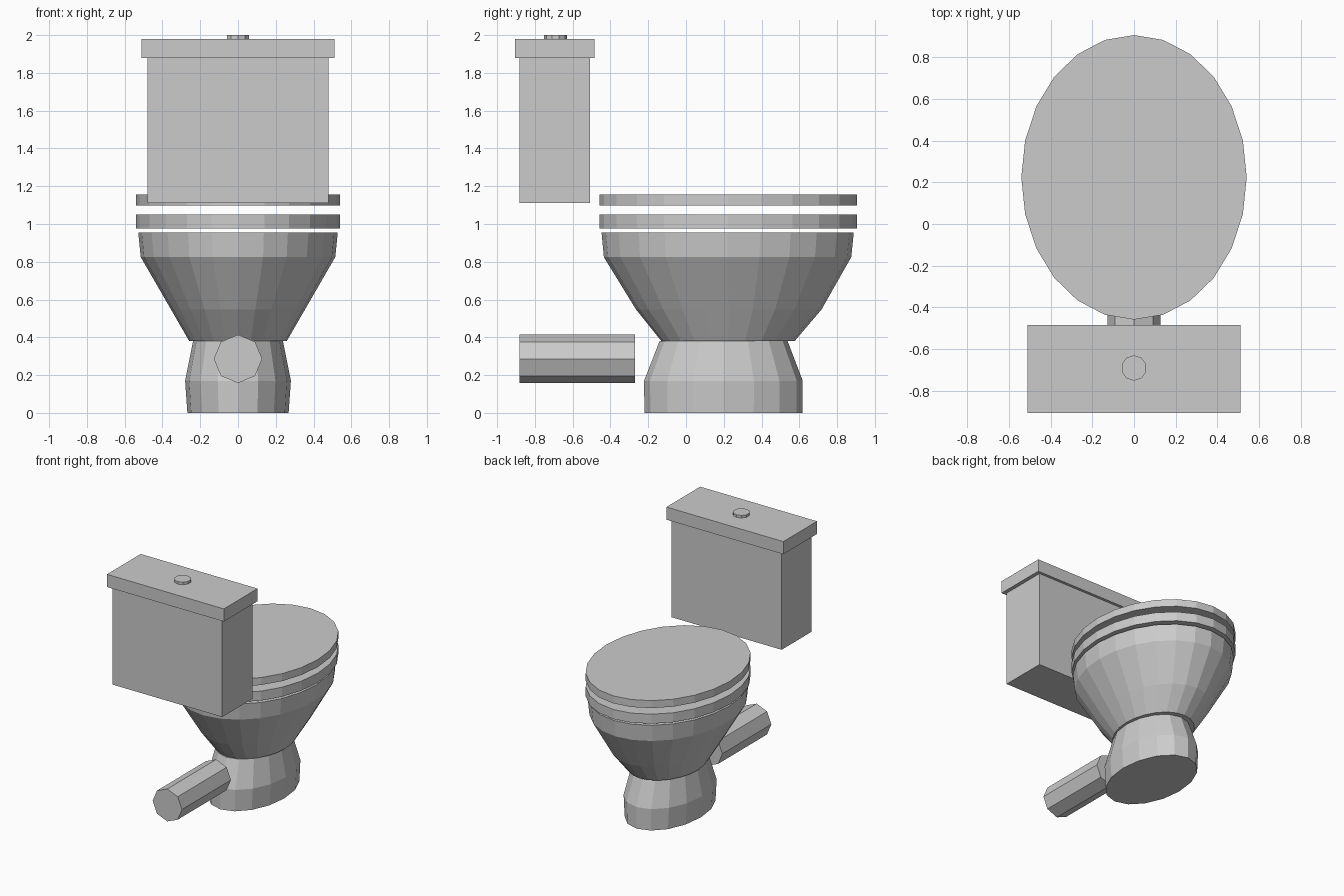
import bpy, bmesh
from math import sin, cos, pi

if "Cube" in bpy.data.objects:
    bpy.data.objects.remove(bpy.data.objects["Cube"])


def finish(bm, name):
    bmesh.ops.recalc_face_normals(bm, faces=bm.faces)
    mesh = bpy.data.meshes.new(name)
    bm.to_mesh(mesh)
    bm.free()
    obj = bpy.data.objects.new(name, mesh)
    bpy.context.collection.objects.link(obj)
    return obj


def loft(name, sides, rings):
    """Capped stack of ellipses; each ring is (z, radius x, y min, y max)."""
    bm = bmesh.new()
    loops = []
    for z, rx, y0, y1 in rings:
        cy, ry = (y0 + y1) / 2, (y1 - y0) / 2
        loops.append([bm.verts.new((rx * sin(2 * pi * i / sides),
                                    cy + ry * cos(2 * pi * i / sides), z))
                      for i in range(sides)])
    for a, b in zip(loops, loops[1:]):
        for i in range(sides):
            j = (i + 1) % sides
            bm.faces.new((a[i], a[j], b[j], b[i]))
    bm.faces.new(loops[0])
    bm.faces.new(loops[-1])
    return finish(bm, name)


def box(name, x, y0, y1, z0, z1):
    bm = bmesh.new()
    bmesh.ops.create_cube(bm, size=1)
    for v in bm.verts:
        v.co = (v.co.x * 2 * x, y1 if v.co.y > 0 else y0, z1 if v.co.z > 0 else z0)
    return finish(bm, name)


# Pedestal and bowl
loft("pedestal", 16, [(0, 0.268, -0.22, 0.617), (0.17, 0.28, -0.222, 0.618),
                      (0.38, 0.238, -0.14, 0.538)])
loft("bowl", 24, [(0.38, 0.258, -0.13, 0.575), (0.548, 0.355, -0.265, 0.718),
                  (0.825, 0.515, -0.435, 0.875), (0.955, 0.528, -0.447, 0.888)])

# Seat and closed lid
for name, z0, z1 in (("seat", 0.975, 1.05), ("seat_lid", 1.098, 1.157)):
    loft(name, 24, [(z0, 0.54, -0.458, 0.905), (z1, 0.54, -0.458, 0.905)])

# Tank, tank lid and flush button
box("tank", 0.48, -0.882, -0.507, 1.11, 1.88)
box("tank_lid", 0.51, -0.905, -0.485, 1.88, 1.98)
loft("flush_button", 10, [(1.98, 0.061, -0.751, -0.629), (2.0, 0.061, -0.751, -0.629)])

# Waste pipe: octagonal, lying along y
pipe = loft("waste_pipe", 8, [(-0.305, 0.128, -0.128, 0.128), (0.305, 0.128, -0.128, 0.128)])
pipe.rotation_euler = (pi / 2, 0, 0)
pipe.location = (0, -0.576, 0.286)
